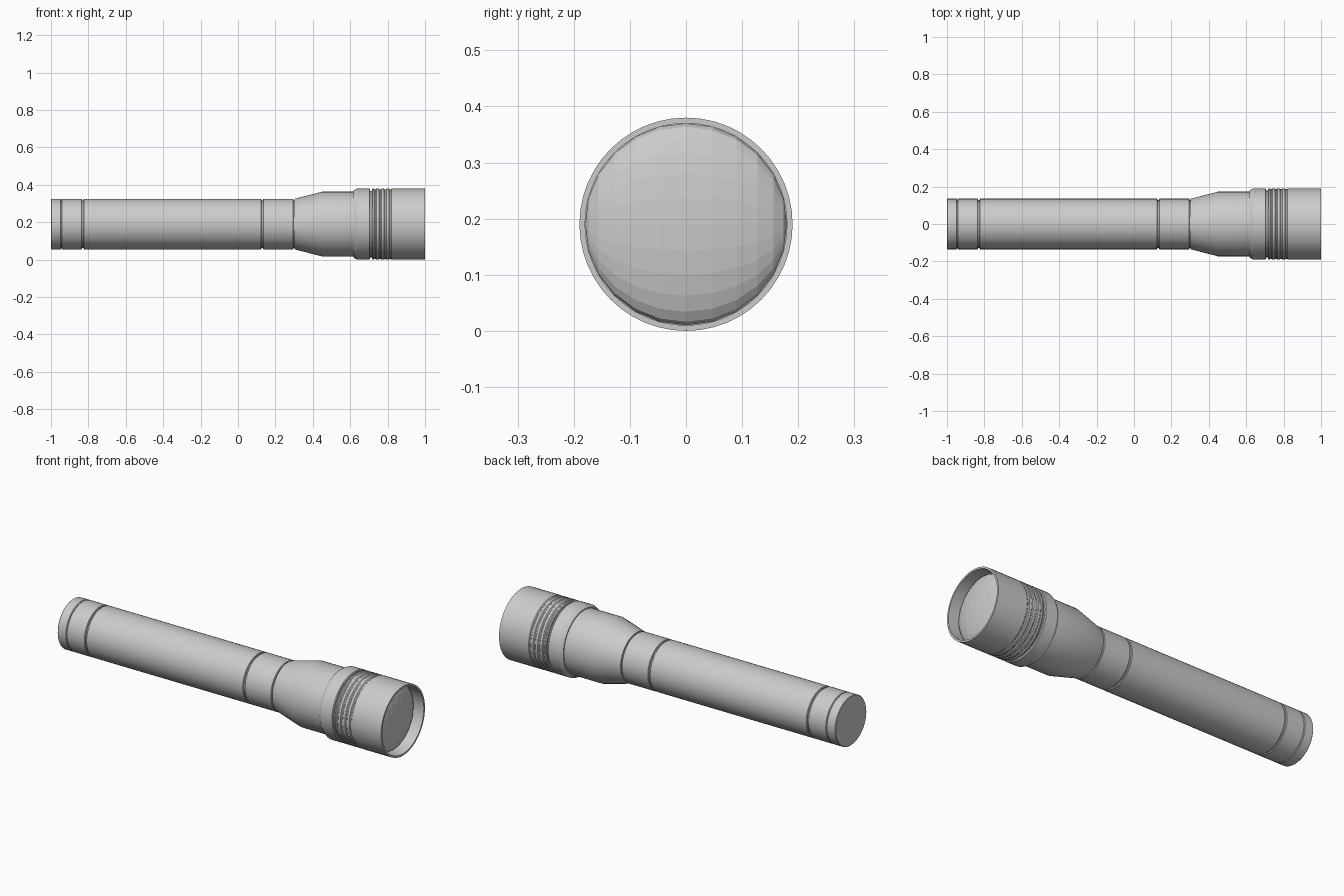
import bpy, bmesh, math
from mathutils import Matrix

cube = bpy.data.objects.get("Cube")
if cube:
    bpy.data.objects.remove(cube)

AXIS_Z = 0.19
SIDES = 48

grey = bpy.data.materials.new("light_grey")
grey.use_nodes = True
COLOUR = (0.6, 0.6, 0.6, 1)
grey.diffuse_color = COLOUR
grey.node_tree.nodes["Principled BSDF"].inputs["Base Color"].default_value = COLOUR


def finish(name, bm, angle):
    """Turn a bmesh into a shaded object on the torch axis."""
    mesh = bpy.data.meshes.new(name)
    bm.to_mesh(mesh)
    bm.free()
    mesh.materials.append(grey)
    obj = bpy.data.objects.new(name, mesh)
    obj.location.z = AXIS_Z
    bpy.context.collection.objects.link(obj)
    if angle:
        bpy.ops.object.select_all(action="DESELECT")
        obj.select_set(True)
        bpy.context.view_layer.objects.active = obj
        bpy.ops.object.shade_smooth_by_angle(angle=math.radians(angle))
    return obj


def lathe(name, profile):
    """Revolve (x, radius) points around the x axis; radius 0 closes an end."""
    bm = bmesh.new()
    verts = [bm.verts.new((x, 0, r)) for x, r in profile]
    edges = [bm.edges.new(pair) for pair in zip(verts, verts[1:])]
    bmesh.ops.spin(bm, geom=verts + edges, cent=(0, 0, 0), axis=(1, 0, 0),
                   angle=math.tau, steps=SIDES)
    bmesh.ops.remove_doubles(bm, verts=bm.verts, dist=0.0002)
    bmesh.ops.recalc_face_normals(bm, faces=bm.faces)
    return finish(name, bm, 25)


def sleeve(name, x0, x1, r):
    """Closed cylinder with a fine bevel at both ends."""
    b = 0.003
    return lathe(name, [(x0, 0), (x0, r - b), (x0 + b, r),
                        (x1 - b, r), (x1, r - b), (x1, 0)])


# Tail, barrel and neck sections, parted by narrow grooves
R = 0.135
sleeve("tail_cap", -1.0, -0.946, R)
sleeve("tail_ring", -0.944, -0.834, R)
sleeve("barrel", -0.826, 0.126, R)
sleeve("neck", 0.134, 0.296, R)
lathe("inner_tube", [(-0.98, 0), (-0.98, 0.127), (0.4, 0.127), (0.4, 0)])

# Flared head
lathe("head_flare", [(0.302, 0), (0.302, R), (0.45, 0.173),
                     (0.618, 0.173), (0.618, 0)])

# Raised collar behind the bezel
lathe("head_collar", [(0.618, 0), (0.618, 0.179), (0.636, 0.19),
                      (0.702, 0.19), (0.706, 0.186), (0.706, 0)])
lathe("bezel_seat", [(0.7, 0), (0.7, 0.178), (0.74, 0.178), (0.74, 0)])

# Bezel with shallow grip grooves and a hollow front
bezel = [(0.716, 0), (0.716, 0.186), (0.72, 0.19)]
for i in range(4):
    x = 0.733 + 0.027 * i
    bezel += [(x - 0.007, 0.19), (x - 0.003, 0.186),
              (x + 0.003, 0.186), (x + 0.007, 0.19)]
bezel += [(1.0, 0.19), (1.0, 0.18), (0.88, 0.18), (0.88, 0)]
lathe("bezel", bezel)

# Faceted, flattened lens set back inside the bezel
bm = bmesh.new()
bmesh.ops.create_uvsphere(bm, u_segments=24, v_segments=12, radius=0.18)
bmesh.ops.transform(bm, verts=bm.verts, matrix=Matrix.Translation((0.93, 0, 0))
                    @ Matrix.Diagonal((0.25, 1, 1, 1))
                    @ Matrix.Rotation(math.pi / 2, 4, "X"))
finish("lens", bm, 0)
